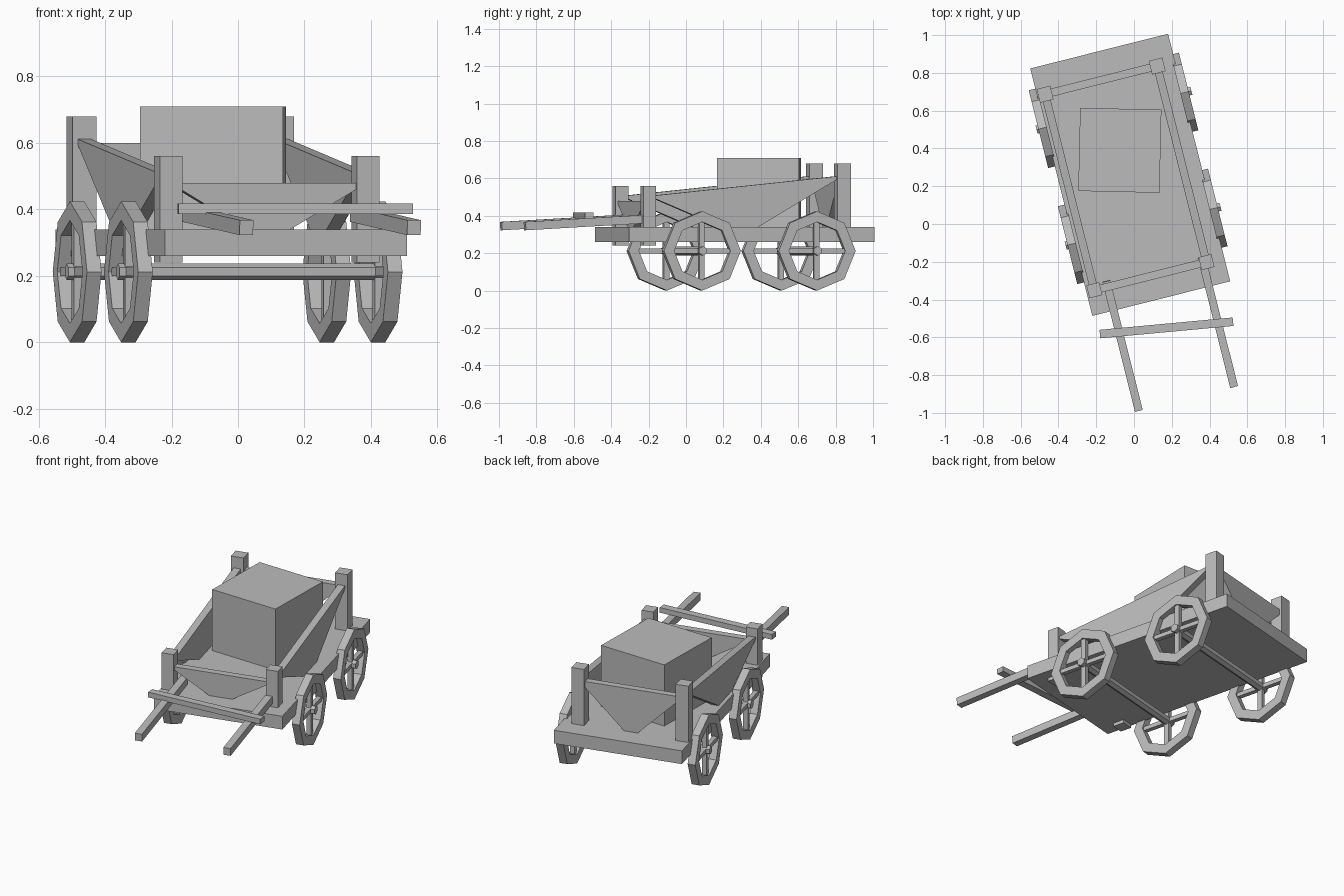
import bpy, bmesh, math
from mathutils import Matrix, Vector

old = bpy.data.objects.get("Cube")
if old:
    bpy.data.objects.remove(old, do_unlink=True)

GREY = (0.5, 0.5, 0.5, 1)
mat = bpy.data.materials.new("plain_grey")
mat.use_nodes = True
mat.diffuse_color = GREY
bsdf = next(n for n in mat.node_tree.nodes if n.type == 'BSDF_PRINCIPLED')
bsdf.inputs["Base Color"].default_value = GREY

# The whole cart is turned slightly about the vertical
CART = Matrix.Translation((-0.02, 0.26, 0)) @ Matrix.Rotation(math.radians(14.1), 4, 'Z')


def finish(name, bm, matrix):
    bmesh.ops.recalc_face_normals(bm, faces=bm.faces)
    mesh = bpy.data.meshes.new(name)
    bm.to_mesh(mesh)
    bm.free()
    mesh.materials.append(mat)
    obj = bpy.data.objects.new(name, mesh)
    obj.matrix_world = matrix
    bpy.context.collection.objects.link(obj)
    return obj


def box(name, center, size, base=CART, turn=0):
    bm = bmesh.new()
    bmesh.ops.create_cube(bm, size=1)
    bmesh.ops.scale(bm, vec=size, verts=bm.verts)
    return finish(name, bm, base @ Matrix.Translation(center) @ Matrix.Rotation(math.radians(turn), 4, 'Z'))


def beam(name, start, end, width, height):
    """Straight bar between two points, running in the local y-z plane."""
    a, b = Vector(start), Vector(end)
    d = b - a
    tilt = Matrix.Rotation(math.atan2(d.z, d.y), 4, 'X')
    return box(name, (0, 0, 0), (width, d.length, height),
               CART @ Matrix.Translation((a + b) / 2) @ tilt)


def triangle_panel(name, a, b, apex, thickness):
    """Upright three-cornered board."""
    a, b, apex = Vector(a), Vector(b), Vector(apex)
    side = Vector((0, 0, 1)).cross(b - a).normalized() * thickness / 2
    bm = bmesh.new()
    front, back = ([bm.verts.new(p + s) for p in (a, b, apex)] for s in (side, -side))
    bm.faces.new(front)
    bm.faces.new(back)
    for i in range(3):
        j = (i + 1) % 3
        bm.faces.new((front[i], front[j], back[j], back[i]))
    return finish(name, bm, CART)


def rim(name, center, outer, inner, thickness, sides=8):
    bm = bmesh.new()
    h = thickness / 2
    section = ((outer, -h), (outer, h), (inner, h), (inner, -h))
    rings = []
    for i in range(sides):
        t = 2 * math.pi * i / sides
        rings.append([bm.verts.new((x, r * math.sin(t), r * math.cos(t))) for r, x in section])
    for i in range(sides):
        p, q = rings[i], rings[(i + 1) % sides]
        for k in range(4):
            m = (k + 1) % 4
            bm.faces.new((p[k], p[m], q[m], q[k]))
    return finish(name, bm, CART @ Matrix.Translation(center))


def axle(name, center, radius, length):
    bm = bmesh.new()
    bmesh.ops.create_cone(bm, cap_ends=True, segments=6, radius1=radius,
                          radius2=radius, depth=length)
    lie = Matrix.Rotation(math.pi / 2, 4, 'Y') @ Matrix.Rotation(math.pi / 2, 4, 'Z')
    return finish(name, bm, CART @ Matrix.Translation(center) @ lie)


# Flat bed
box("bed", (0, 0, 0.3), (0.752, 1.351, 0.08))

# Corner posts
XR, XL, YF, YB = -0.333, 0.279, -0.546, 0.524
for side, x in (("right", XR), ("left", XL)):
    box("front_post_" + side, (x, YF, 0.4), (0.07, 0.07, 0.32))
    box("back_post_" + side, (x, YB, 0.49), (0.074, 0.074, 0.38))

    # Sloping side boards and pulling shafts
    triangle_panel("side_panel_" + side, (x, YF, 0.505), (x, YB, 0.615), (x, -0.03, 0.29), 0.042)
    sx = math.copysign(0.26, x)
    beam("shaft_" + side, (sx, -1.222, 0.345), (sx, -0.515, 0.385), 0.042, 0.045)

# End boards
XM = (XR + XL) / 2
triangle_panel("front_panel", (XR, YF, 0.48), (XL, YF, 0.48), (XM, YF, 0.3), 0.042)
triangle_panel("back_panel", (XR, YB, 0.6), (XL, YB, 0.6), (XM, YB, 0.3), 0.042)

# Crossbar lying over the shafts, and the cargo crate
box("crossbar", (0.172, -0.55, 0.402), (0.708, 0.045, 0.031), Matrix(), 5.3)
box("crate", (-0.075, 0.39, 0.52), (0.43, 0.44, 0.38), Matrix(), -1.3)

# Wheels with cross spokes on hexagonal axles
HUB = 0.212
for end, y in (("front", -0.28), ("back", 0.353)):
    axle(end + "_axle", (0, y, HUB), 0.025, 0.845)
    for side, x in (("right", -0.39), ("left", 0.385)):
        tag = end + "_" + side
        rim("wheel_rim_" + tag, (x, y, HUB), HUB, 0.155, 0.045)
        box("upright_spoke_" + tag, (x, y, HUB), (0.027, 0.03, 0.32))
        box("level_spoke_" + tag, (x, y, HUB), (0.027, 0.32, 0.025))
